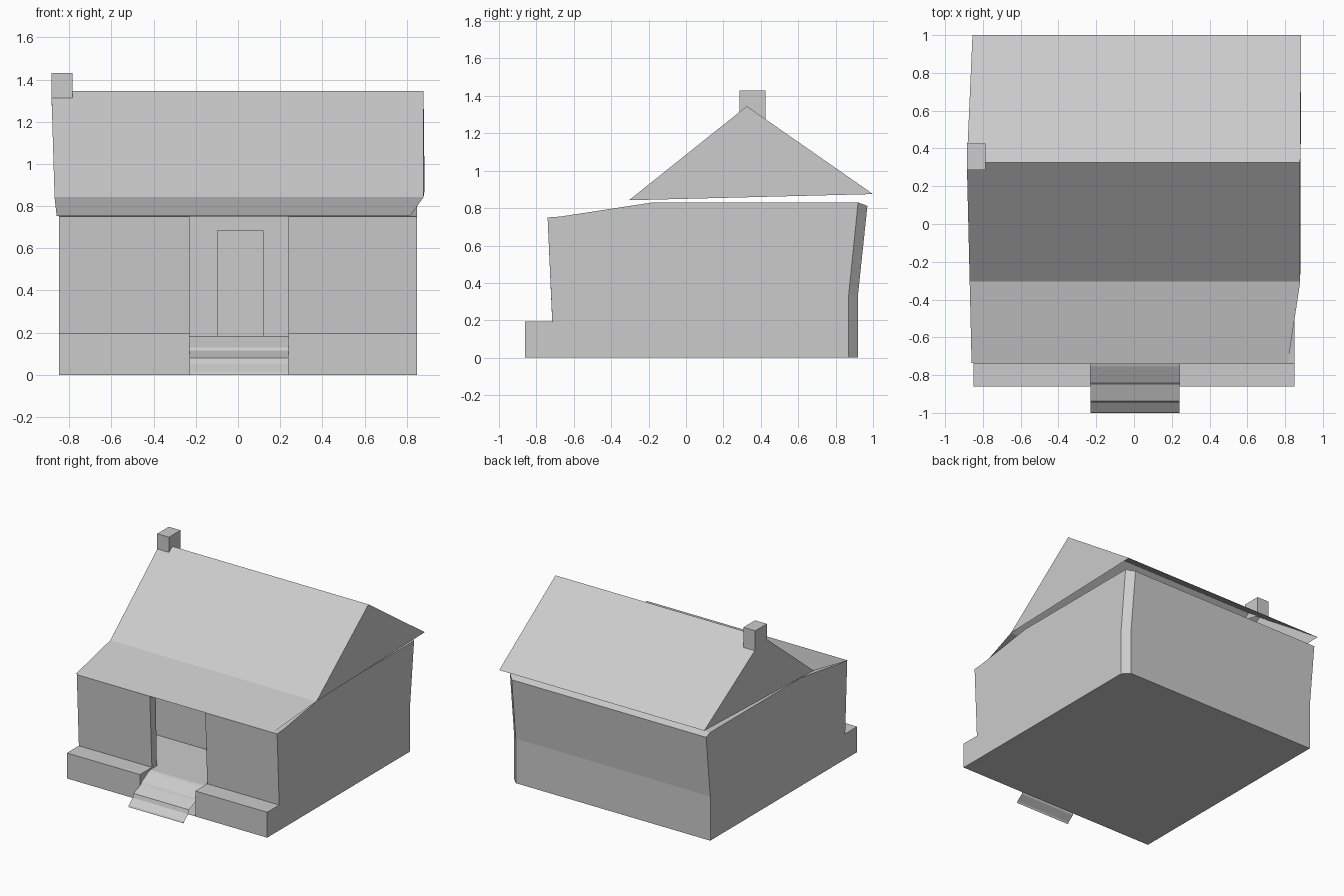
import bpy, bmesh

if "Cube" in bpy.data.objects:
    bpy.data.objects.remove(bpy.data.objects["Cube"])

grey = bpy.data.materials.new("plain grey")
grey.diffuse_color = (0.6, 0.6, 0.6, 1)
grey.use_nodes = True
grey.node_tree.nodes["Principled BSDF"].inputs["Base Color"].default_value = grey.diffuse_color


def make(name, polys, outward=True):
    """Build one flat-faced object from polygons given as point lists."""
    bm = bmesh.new()
    for pts in polys:
        bm.faces.new([bm.verts.new(p) for p in pts])
    bmesh.ops.remove_doubles(bm, verts=bm.verts, dist=0.0005)
    if outward:
        bmesh.ops.recalc_face_normals(bm, faces=bm.faces)
    me = bpy.data.meshes.new(name)
    bm.to_mesh(me)
    bm.free()
    me.materials.append(grey)
    ob = bpy.data.objects.new(name, me)
    bpy.context.collection.objects.link(ob)
    return ob


def sweep(profile, x0, x1):
    """Quads joining neighbouring (y, z) profile points from x0 to x1."""
    return [[(x0, *a), (x0, *b), (x1, *b), (x1, *a)]
            for a, b in zip(profile, profile[1:])]


def side(profile, x):
    return [(x, y, z) for y, z in profile]


def box(name, x0, x1, y0, y1, z0, z1):
    ring = [(y0, z0), (y0, z1), (y1, z1), (y1, z0), (y0, z0)]
    return make(name, sweep(ring, x0, x1) + [side(ring[:4], x0), side(ring[:4], x1)])


W = 0.85                # half width of the house
OL, OR = -0.23, 0.24    # porch opening
CH = 0.80               # inner edge of the cut back corner
FLOOR, WALL_Y = 0.185, -0.24

# main side profile: plinth ledge, leaning front wall, sloping top
front = [(-0.86, 0), (-0.86, 0.195), (-0.715, 0.195), (-0.74, 0.75)]
top = [(-0.74, 0.75), (-0.67, 0.755), (-0.18, 0.83), (0.92, 0.83)]
back = [(0.97, 0.812), (0.92, 0.34), (0.92, 0)]
corner = [(0.92, 0.83), (0.87, 0.34), (0.87, 0)]

# house walls, with the back right corner cut off
polys = [side(front + top[1:] + back, -W), side(front + top[1:] + corner[1:], W)]
polys += sweep(back, -W, CH) + sweep(top, -W, W)
polys += [[(W, *corner[i]), (CH, *back[i]), (CH, *back[i + 1]), (W, *corner[i + 1])]
          for i in range(2)]
polys += [[(-W, *top[-1]), (W, *top[-1]), (CH, *back[0]), (-W, *back[0])]]
polys += [[(-W, -0.86, 0), (W, -0.86, 0), (W, 0.87, 0), (CH, 0.92, 0), (-W, 0.92, 0)]]
for x0, x1 in ((-W, OL), (OR, W)):
    polys += sweep(front, x0, x1)
make("house_walls", polys)

# inner faces and end faces of the porch front wall, and sides of the stair notch
polys = []
for x0, x1, xe in ((-W, OL, OL), (OR, W, OR)):
    polys += sweep([(-0.67, 0.755), (-0.655, FLOOR)], x0, x1)
    polys.append(side([(-0.74, 0.75), (-0.67, 0.755), (-0.655, FLOOR), (-0.715, FLOOR)], xe))
    polys.append(side([(-0.86, 0), (-0.86, 0.195), (-0.715, 0.195), (-0.715, 0)], xe))
make("porch_wall_ends", polys)

# porch floor and the entrance wall behind it
make("porch_floor", [[(-W, -0.655, FLOOR), (W, -0.655, FLOOR),
                      (W, WALL_Y, FLOOR), (-W, WALL_Y, FLOOR)],
                     [(OL, -0.735, FLOOR), (OR, -0.735, FLOOR),
                      (OR, -0.655, FLOOR), (OL, -0.655, FLOOR)]], False)
make("entrance_wall", [[(-W, WALL_Y, FLOOR), (W, WALL_Y, FLOOR),
                        (W, WALL_Y, 0.82), (-W, WALL_Y, 0.82)]], False)
box("door", -0.10, 0.12, WALL_Y - 0.008, WALL_Y, FLOOR, 0.685)

# front steps: one thin folded strip
steps = [(-0.735, FLOOR), (-0.755, 0.178), (-0.84, 0.13), (-0.85, 0.115),
         (-0.937, 0.08), (-0.947, 0.05), (-0.995, 0.012), (-1.0, 0)]
make("front_steps", [q[::-1] for q in sweep(steps[::-1], OR, OL)], False)

# main roof: two slopes and two gable ends, open underneath
fl, rl, bl = (-0.87, -0.305, 0.842), (-0.885, 0.325, 1.345), (-0.855, 1.0, 0.875)
fr, rr, br = (0.88, -0.305, 0.842), (0.88, 0.325, 1.345), (0.885, 1.0, 0.875)
make("main_roof", [[fl, fr, rr, rl], [rl, rr, br, bl], [bl, fl, rl], [fr, br, rr]], False)

# porch roof: a single sheet below the front eave
make("porch_roof", [[(-0.86, -0.735, 0.752), (0.815, -0.735, 0.752), fr, fl]], False)

# chimney, with its foot following the roof
foot = [(0.285, 1.308), (0.285, 1.43), (0.425, 1.43), (0.425, 1.276)]
make("chimney", sweep(foot, -0.885, -0.785) + [side(foot, -0.885), side(foot, -0.785)])
